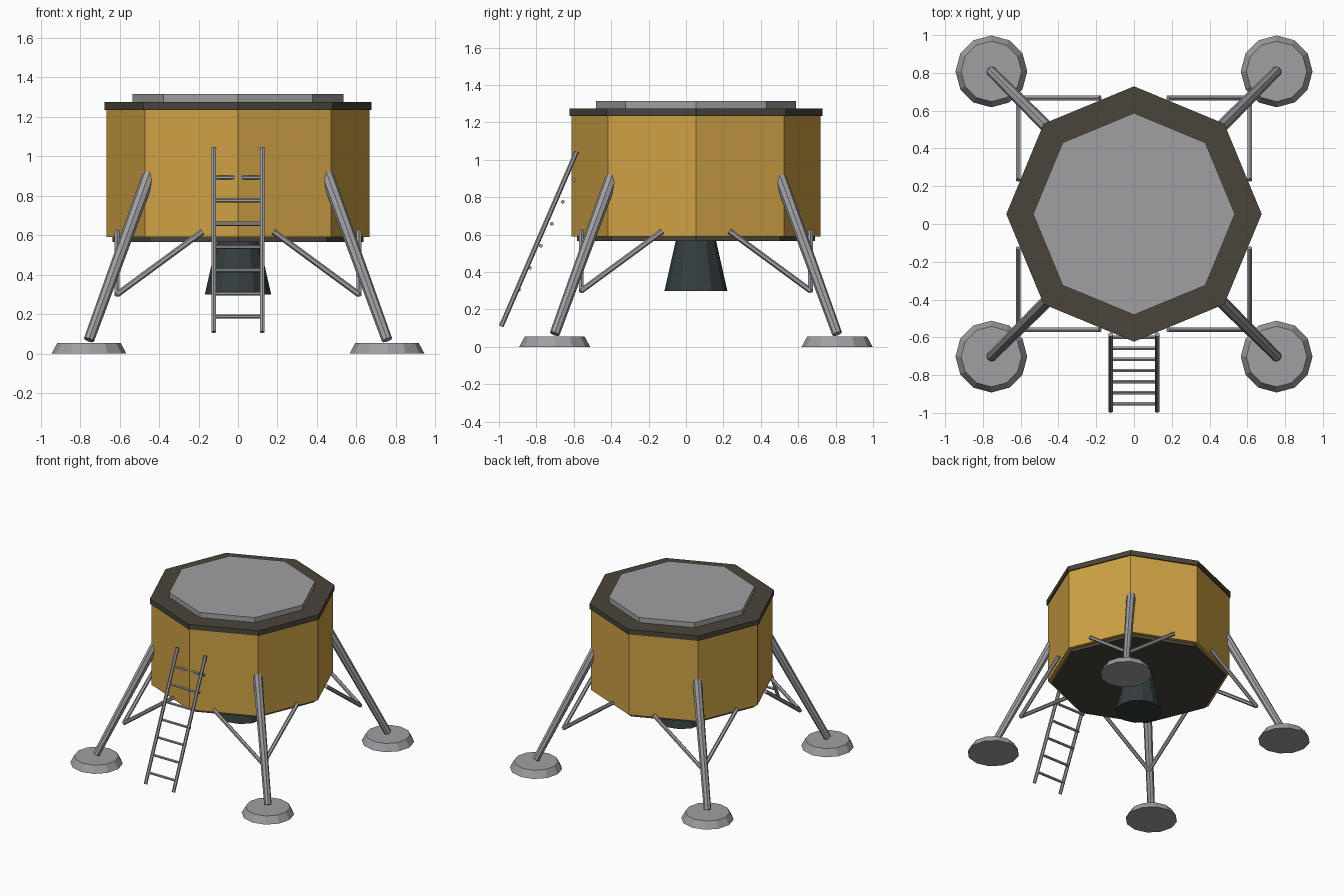
import bpy
import bmesh
from mathutils import Vector, Matrix

old = bpy.data.objects.get("Cube")
if old:
    bpy.data.objects.remove(old, do_unlink=True)


def material(name, rgb):
    mat = bpy.data.materials.new(name)
    mat.use_nodes = True
    mat.diffuse_color = (*rgb, 1)
    mat.node_tree.nodes["Principled BSDF"].inputs["Base Color"].default_value = (*rgb, 1)
    return mat


GOLD = material("gold foil", (0.62, 0.36, 0.06))
GREY = material("light grey metal", (0.35, 0.35, 0.37))
DARK = material("dark olive trim", (0.068, 0.06, 0.042))
ENGINE = material("dark engine metal", (0.035, 0.048, 0.05))

CY = 0.053  # the hull sits slightly behind the origin to balance the ladder


def rod(name, start, end, r_start, r_end, sides, mat):
    """Flat-shaded capped cylinder or cone between two points."""
    start, end = Vector(start), Vector(end)
    axis = end - start
    turn = Matrix.Identity(4)
    if axis.xy.length > 1e-5:
        turn = axis.to_track_quat('Z', 'Y').to_matrix().to_4x4()
    bm = bmesh.new()
    bmesh.ops.create_cone(bm, cap_ends=True, segments=sides, radius1=r_start,
                          radius2=r_end, depth=axis.length,
                          matrix=Matrix.Translation((start + end) / 2) @ turn)
    mesh = bpy.data.meshes.new(name)
    bm.to_mesh(mesh)
    bm.free()
    mesh.materials.append(mat)
    obj = bpy.data.objects.new(name, mesh)
    bpy.context.collection.objects.link(obj)
    return obj


def upright(name, x, y, z0, z1, r0, r1, sides, mat):
    return rod(name, (x, y, z0), (x, y, z1), r0, r1, sides, mat)


# Octagonal hull, trim plates and engine bell
upright("hull", 0, CY, 0.59, 1.24, 0.666, 0.666, 8, GOLD)
upright("bottom_plate", 0, CY, 0.567, 0.592, 0.637, 0.637, 8, DARK)
upright("top_rim", 0, CY, 1.235, 1.275, 0.676, 0.676, 8, DARK)
upright("top_deck", 0, CY, 1.27, 1.315, 0.534, 0.534, 8, GREY)
upright("engine_bell", 0, CY, 0.30, 0.58, 0.168, 0.105, 12, ENGINE)

# Four landing legs, each with a foot pad and two side struts
for sy, end_name in ((-1, "front"), (1, "rear")):
    for sx, side_name in ((1, "left"), (-1, "right")):
        tag = f"{end_name}_{side_name}"

        def at(x, y, z):
            return (sx * x, CY + sy * y, z)

        upright("foot_pad_" + tag, sx * 0.755, CY + sy * 0.755,
                0, 0.055, 0.19, 0.16, 12, GREY)
        rod("leg_" + tag, at(0.755, 0.755, 0.07), at(0.447, 0.447, 0.915),
            0.027, 0.034, 8, GREY)
        joint = at(0.613, 0.613, 0.30)
        rod("strut_inner_" + tag, joint, at(0.18, 0.613, 0.618), 0.015, 0.015, 6, GREY)
        rod("strut_outer_" + tag, joint, at(0.613, 0.18, 0.618), 0.015, 0.015, 6, GREY)

# Ladder: two leaning rails and seven evenly spaced rungs
for sx, side_name in ((1, "left"), (-1, "right")):
    rod("ladder_rail_" + side_name, (sx * 0.123, -0.988, 0.11),
        (sx * 0.123, -0.585, 1.043), 0.013, 0.013, 6, GREY)
for i in range(7):
    y, z = -0.952 + 0.0588 * i, 0.188 + 0.1175 * i
    rod(f"ladder_rung_{i + 1}", (-0.123, y, z), (0.123, y, z), 0.0105, 0.0105, 6, GREY)
